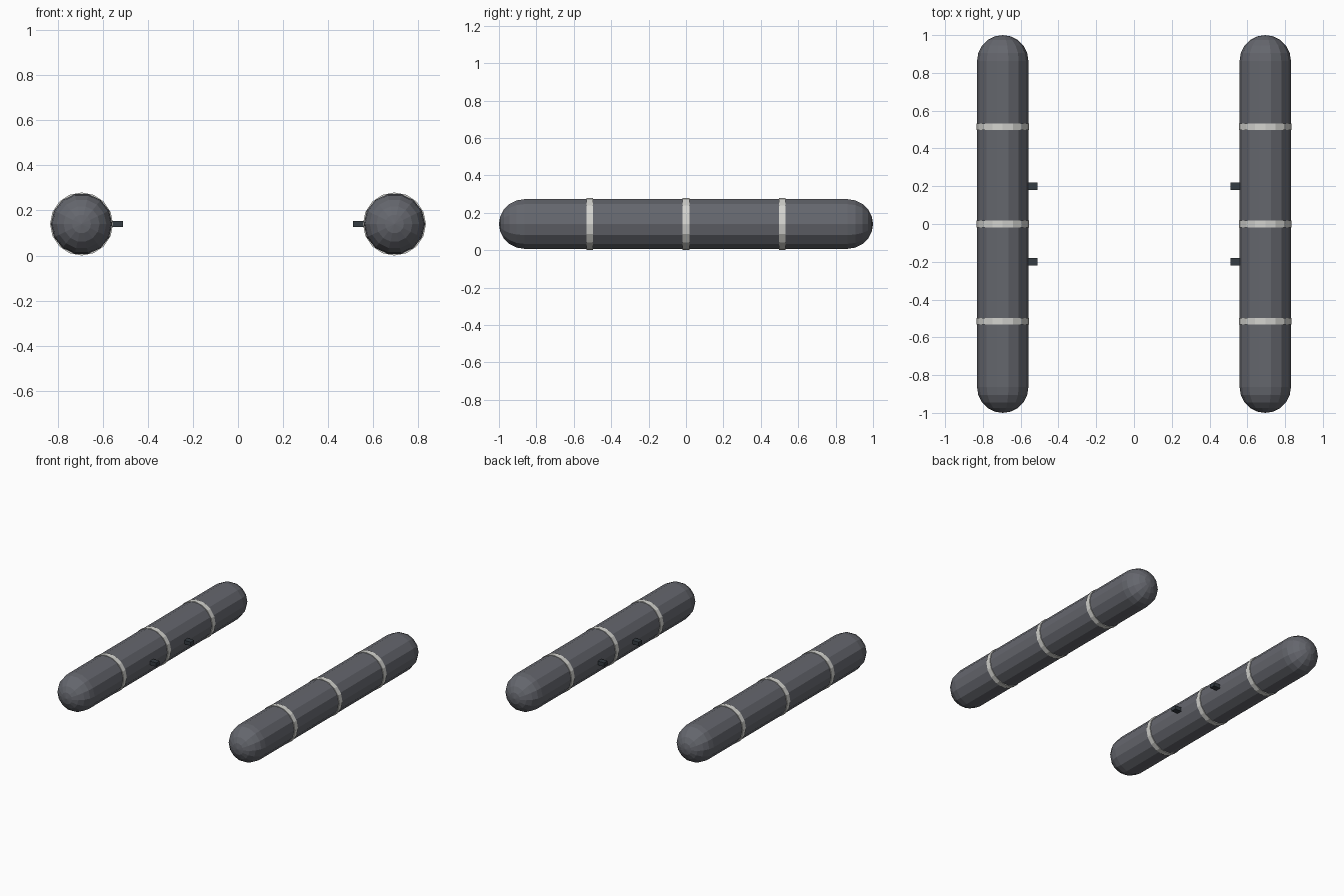
import bpy, bmesh, math
from mathutils import Matrix

if "Cube" in bpy.data.objects:
    bpy.data.objects.remove(bpy.data.objects["Cube"])

CX, CZ, R, HALF = 0.695, 0.14, 0.136, 1.0
SIDES, RINGS = 14, 5


def material(name, rgb):
    m = bpy.data.materials.new(name)
    m.diffuse_color = (*rgb, 1)
    m.use_nodes = True
    m.node_tree.nodes["Principled BSDF"].inputs["Base Color"].default_value = m.diffuse_color
    return m


rubber = material("dark grey rubber", (0.13, 0.135, 0.155))
tape = material("pale grey band", (0.65, 0.65, 0.62))
metal = material("near black bracket", (0.035, 0.045, 0.055))


def finish(bm, name, mat, loc):
    bmesh.ops.recalc_face_normals(bm, faces=bm.faces)
    me = bpy.data.meshes.new(name)
    bm.to_mesh(me)
    bm.free()
    me.materials.append(mat)
    ob = bpy.data.objects.new(name, me)
    ob.location = loc
    bpy.context.collection.objects.link(ob)
    return ob


def lathe(name, profile, sides, mat, loc):
    """Spin (radius, y) points around the y axis."""
    bm = bmesh.new()
    vs = [bm.verts.new((r, y, 0)) for r, y in profile]
    es = [bm.edges.new(p) for p in zip(vs, vs[1:])]
    bmesh.ops.spin(bm, geom=vs + es, cent=(0, 0, 0), axis=(0, 1, 0),
                   angle=2 * math.pi, steps=sides)
    bmesh.ops.remove_doubles(bm, verts=bm.verts, dist=1e-5)
    return finish(bm, name, mat, loc)


# Capsule profile: half circle caps joined by a straight wall
cap = [(R * math.cos(a), HALF - R + R * math.sin(a))
       for a in (math.pi / 2 * i / RINGS for i in range(RINGS + 1))]
cap[-1] = (0, HALF)
capsule = [(r, -y) for r, y in reversed(cap)] + cap

for side, sx in (("left", -1), ("right", 1)):
    lathe(f"{side}_float_tube", capsule, SIDES, rubber, (sx * CX, 0, CZ))

    # Raised bands around the tube
    for i, y in enumerate((-0.515, 0, 0.515)):
        w, r = 0.018, 0.14
        ring = [(0.125, -w), (r, -w), (r, w), (0.125, w)]
        lathe(f"{side}_band_{i + 1}", ring, 16, tape, (sx * CX, y, CZ))

    # Small inward mounting brackets
    for end, y in (("front", -0.2), ("rear", 0.2)):
        bm = bmesh.new()
        bmesh.ops.create_cube(bm, size=1, matrix=Matrix.Diagonal((0.07, 0.04, 0.028, 1)))
        finish(bm, f"{side}_{end}_bracket", metal, (sx * 0.545, y, CZ))
